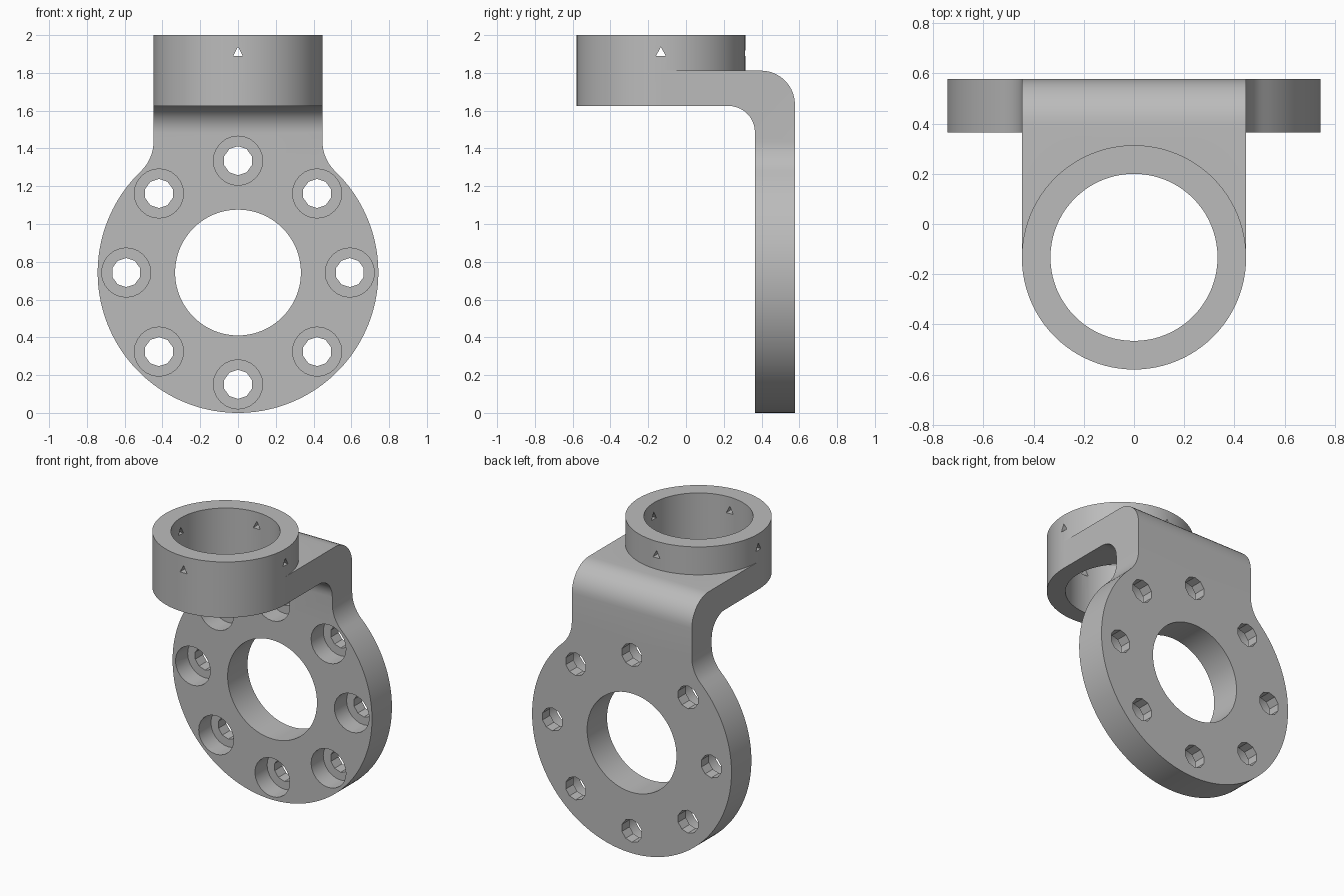
import bpy
import bmesh
from math import sin, cos, pi, asin, sqrt
from mathutils import Vector, Matrix

cube = bpy.data.objects.get("Cube")
if cube:
    bpy.data.objects.remove(cube, do_unlink=True)

grey = bpy.data.materials.new("machined grey")
grey.use_nodes = True
COLOUR = (0.5, 0.5, 0.5, 1)
grey.diffuse_color = COLOUR
grey.node_tree.nodes["Principled BSDF"].inputs["Base Color"].default_value = COLOUR

DISC_Z, DISC_R = 0.743, 0.743
FRONT, BACK = 0.365, 0.577
RING_Y, RING_R, BORE_R = -0.133, 0.447, 0.333
UNDER, SHELF = 1.625, 1.812
NECK = 0.447


def prism(name, points, step):
    """Extrude a closed outline of 3D points along step."""
    bm = bmesh.new()
    face = bm.faces.new([bm.verts.new(p) for p in points])
    new = bmesh.ops.extrude_face_region(bm, geom=[face])["geom"]
    bmesh.ops.translate(bm, verts=[v for v in new if isinstance(v, bmesh.types.BMVert)], vec=step)
    bmesh.ops.recalc_face_normals(bm, faces=bm.faces)
    mesh = bpy.data.meshes.new(name)
    bm.to_mesh(mesh)
    bm.free()
    mesh.materials.append(grey)
    obj = bpy.data.objects.new(name, mesh)
    bpy.context.collection.objects.link(obj)
    return obj


def rod(name, start, step, radius, sides, turn=0):
    """Round or polygonal rod from start along step."""
    step = Vector(step)
    frame = step.to_track_quat('Z', 'Y')
    ring = [Vector(start) + frame @ Vector((radius * cos(turn + 2 * pi * i / sides),
                                            radius * sin(turn + 2 * pi * i / sides), 0))
            for i in range(sides)]
    return prism(name, ring, step)


def arc(cx, cy, r, a, b, n):
    return [(cx + r * cos(a + (b - a) * i / n), cy + r * sin(a + (b - a) * i / n))
            for i in range(n + 1)]


def combine(target, tool, operation):
    mod = target.modifiers.new(operation, 'BOOLEAN')
    mod.operation = operation
    mod.solver = 'EXACT'
    mod.object = tool
    with bpy.context.temp_override(object=target, active_object=target):
        bpy.ops.object.modifier_apply(modifier=mod.name)
    bpy.data.objects.remove(tool, do_unlink=True)


# Bent sheet: side profile in y and z
profile = [(FRONT, -0.1), (BACK, -0.1)]
profile += arc(BACK - 0.18, SHELF - 0.18, 0.18, 0, pi / 2, 10)
profile += [(RING_Y, SHELF), (RING_Y, UNDER)]
profile += arc(FRONT - 0.14, UNDER - 0.14, 0.14, pi / 2, 0, 10)
bracket = prism("bracket", [(-1, y, z) for y, z in profile], (2, 0, 0))

# Front silhouette: disc with a filleted neck
FILLET = 0.22
reach = DISC_R + FILLET
fx = NECK + FILLET
fz = DISC_Z + sqrt(reach ** 2 - fx ** 2)
meet = asin((fz - DISC_Z) / reach)
right = arc(0, DISC_Z, DISC_R, -pi / 2, meet, 56)
right += arc(fx, fz, FILLET, pi + meet, pi, 8)[1:]
right += [(NECK, 1.95)]
outline = right + [(-x, z) for x, z in reversed(right[1:])]
silhouette = prism("silhouette", [(x, -0.8, z) for x, z in outline], (0, 1.6, 0))
combine(bracket, silhouette, 'INTERSECT')

# Upright collar on the shelf, bored through
collar = rod("collar", (0, RING_Y, UNDER), (0, 0, 2 - UNDER), RING_R, 96)
combine(bracket, collar, 'UNION')
combine(bracket, rod("collar_bore", (0, RING_Y, 1.4), (0, 0, 1), BORE_R, 80), 'DIFFERENCE')

# Large centre opening of the disc
combine(bracket, rod("disc_bore", (0, 0.2, DISC_Z), (0, 0.6, 0), BORE_R, 80), 'DIFFERENCE')

# Eight counterbored bolt holes
for i in range(8):
    a = i * pi / 4
    x, z = 0.592 * cos(a), DISC_Z + 0.592 * sin(a)
    combine(bracket, rod("bolt_hole", (x, 0.25, z), (0, 0.5, 0), 0.077, 10, pi / 10), 'DIFFERENCE')
    combine(bracket, rod("counterbore", (x, 0.25, z), (0, 0.245, 0), 0.13, 24), 'DIFFERENCE')

# Four small triangular set-screw holes around the collar
for i in range(4):
    way = Matrix.Rotation(i * pi / 2, 3, 'Z') @ Vector((1, 0, 0))
    start = Vector((0, RING_Y, 1.908)) + way * 0.25
    side = way.cross(Vector((0, 0, 1)))
    tri = [start + Vector((0, 0, 0.03)), start + side * 0.026 - Vector((0, 0, 0.019)),
           start - side * 0.026 - Vector((0, 0, 0.019))]
    combine(bracket, prism("screw_hole", tri, way * 0.3), 'DIFFERENCE')

bracket.name = "flange_bracket"
bpy.ops.object.select_all(action='DESELECT')
bracket.select_set(True)
bpy.context.view_layer.objects.active = bracket
bpy.ops.object.shade_smooth_by_angle(angle=pi / 6)
